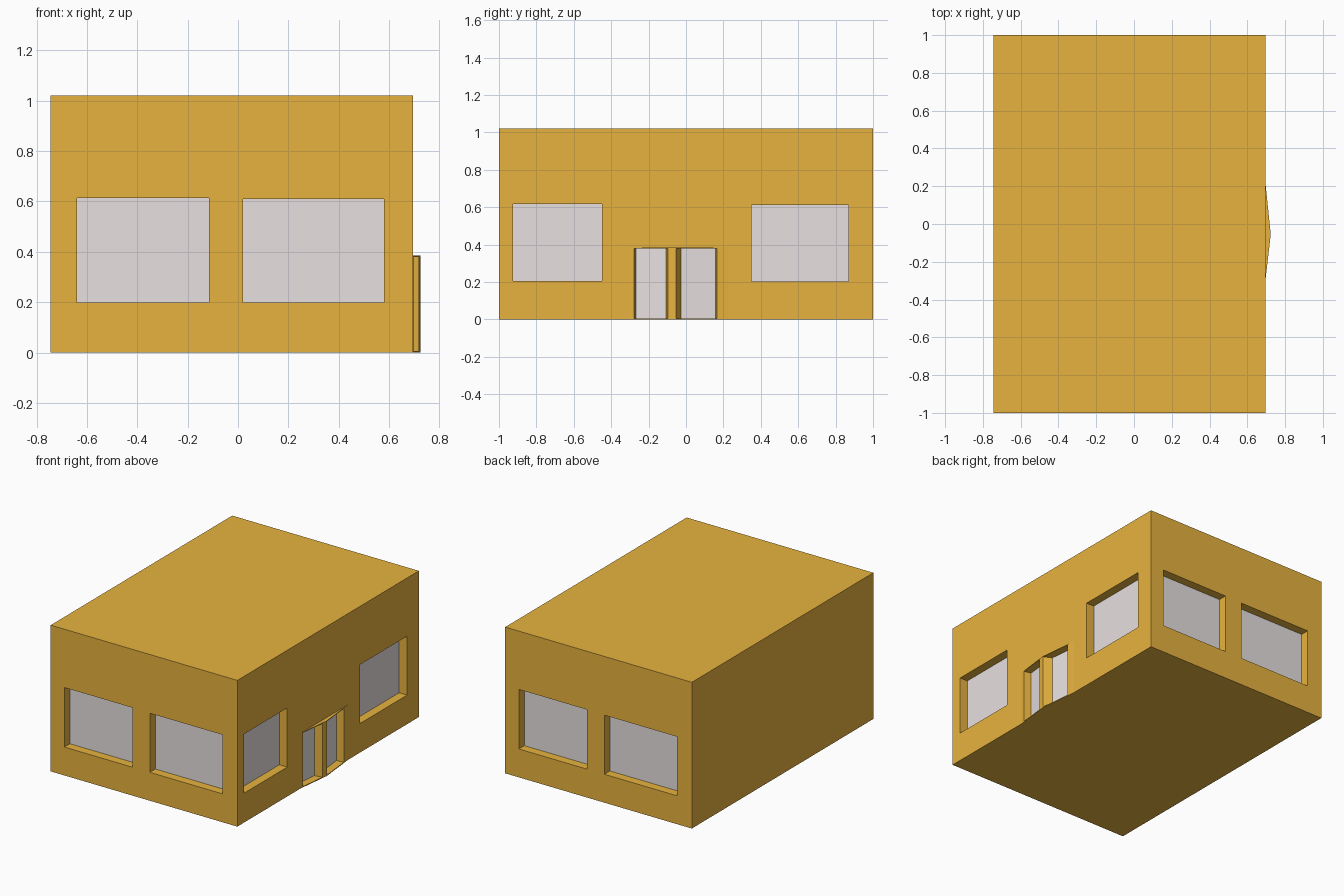
import bpy, bmesh

if "Cube" in bpy.data.objects:
    bpy.data.objects.remove(bpy.data.objects["Cube"])

X0, X1, TOP = -0.745, 0.695, 1.02     # wall planes and roof height
DEPTH, PANE = 0.062, 0.01             # window recess and glass thickness


def material(name, rgb):
    m = bpy.data.materials.new(name)
    m.diffuse_color = (*rgb, 1)
    m.use_nodes = True
    m.node_tree.nodes["Principled BSDF"].inputs["Base Color"].default_value = m.diffuse_color
    return m


orange = material("orange_paint", (0.8, 0.45, 0.05))
glass = material("pale_glass", (0.8, 0.745, 0.745))


def prisms(name, items, mat=None):
    """One object made of upright prisms, each (plan points, z0, z1)."""
    bm = bmesh.new()
    for plan, z0, z1 in items:
        face = bm.faces.new([bm.verts.new((x, y, z0)) for x, y in plan])
        ext = bmesh.ops.extrude_face_region(bm, geom=[face])["geom"]
        verts = [v for v in ext if isinstance(v, bmesh.types.BMVert)]
        bmesh.ops.translate(bm, vec=(0, 0, z1 - z0), verts=verts)
    bmesh.ops.recalc_face_normals(bm, faces=bm.faces)
    me = bpy.data.meshes.new(name)
    bm.to_mesh(me)
    bm.free()
    ob = bpy.data.objects.new(name, me)
    bpy.context.collection.objects.link(ob)
    if mat:
        me.materials.append(mat)
    return ob


def rect(xa, xb, ya, yb):
    return [(xa, ya), (xb, ya), (xb, yb), (xa, yb)]


# window openings: wall, start, end, sill, head
windows = [
    ("front", -0.64, -0.115, 0.198, 0.613),
    ("front", 0.02, 0.58, 0.198, 0.61),
    ("back", 0.065, 0.59, 0.198, 0.613),
    ("back", -0.63, -0.07, 0.198, 0.61),
    ("right", -0.925, -0.45, 0.205, 0.617),
    ("right", 0.35, 0.87, 0.203, 0.613),
]
cuts = []
for i, (wall, a, b, z0, z1) in enumerate(windows):
    if wall == "right":
        hole = rect(X1 - DEPTH, X1 + 0.1, a, b)
        pane = rect(X1 - DEPTH - PANE, X1 - DEPTH + 0.001, a, b)
    else:
        s = -1 if wall == "front" else 1
        hole = rect(a, b, s * (1 - DEPTH), s * 1.1)
        pane = rect(a, b, s * (1 - DEPTH - PANE), s * (1 - DEPTH + 0.001))
    cuts.append((hole, z0, z1))
    prisms(f"{wall}_window_{i}", [(pane, z0, z1)], glass)

# angled door openings: inner edge, then outer edge beyond the porch
doors = [
    [(0.645, -0.267), (0.663, -0.107), (0.74, -0.093), (0.72, -0.283)],
    [(0.667, -0.027), (0.648, 0.158), (0.72, 0.168), (0.74, -0.062)],
]
for i, d in enumerate(doors):
    cuts.append((d, 0.006, 0.38))
    (xa, ya), (xb, yb) = d[:2]
    pane = [(xa - PANE, ya), (xb - PANE, yb), (xb + 0.001, yb), (xa + 0.001, ya)]
    prisms(f"door_glass_{i}", [(pane, 0.006, 0.38)], glass)

cutter = prisms("opening_cutter", cuts, orange)
cutter.hide_render = True
cutter.hide_viewport = True

# main block and shallow pointed porch
body = prisms("building_body", [(rect(X0, X1, -1, 1), 0, TOP)], orange)
porch = prisms("entrance_porch",
               [([(X1, -0.305), (0.724, -0.055), (X1, 0.225)], 0, 0.385)], orange)
for ob in (body, porch):
    mod = ob.modifiers.new("openings", "BOOLEAN")
    mod.operation = "DIFFERENCE"
    mod.solver = "EXACT"
    mod.object = cutter
